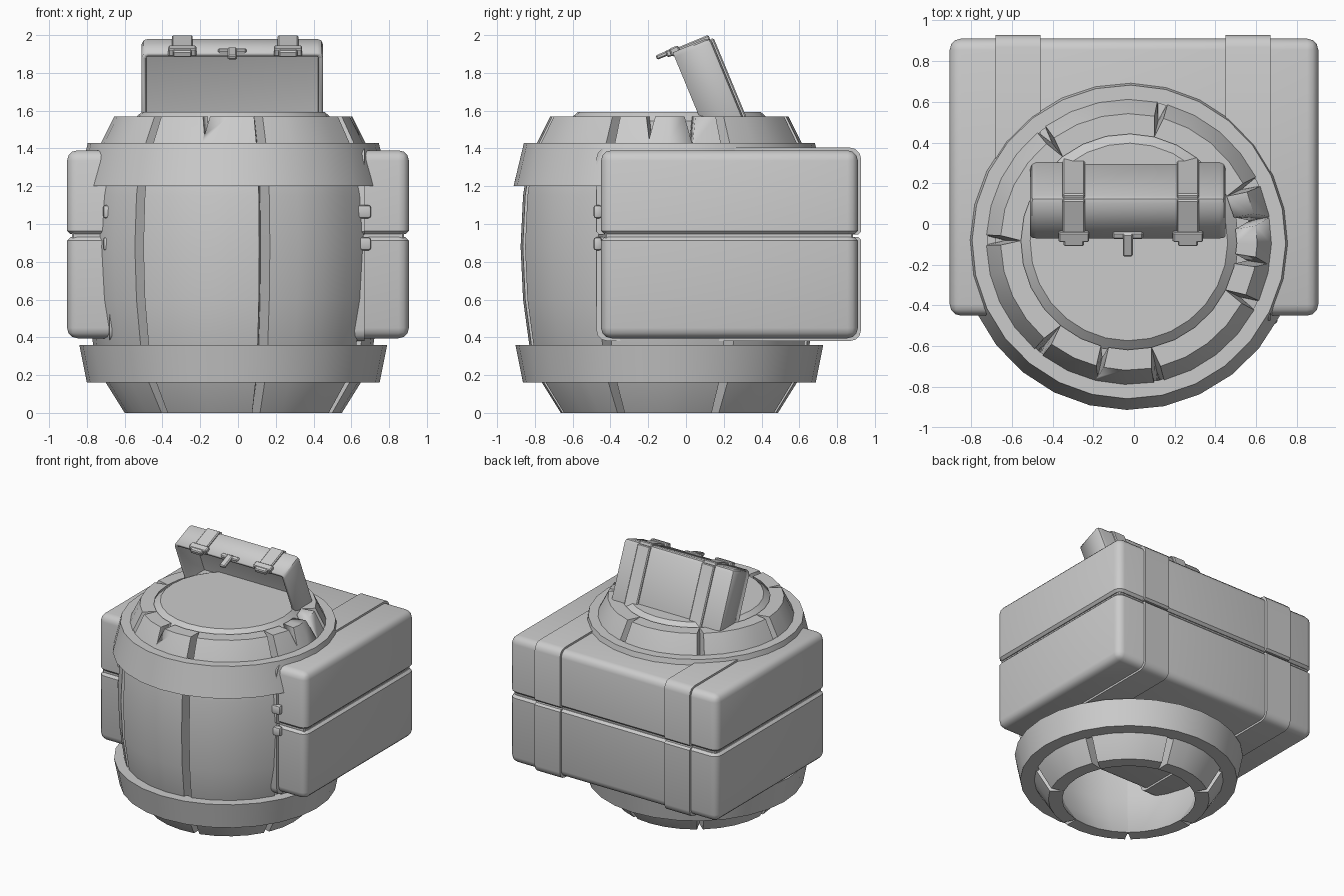
import bpy, bmesh, math
from mathutils import Matrix, Vector

if "Cube" in bpy.data.objects:
    bpy.data.objects.remove(bpy.data.objects["Cube"])

CX, CY = -0.025, -0.088          # barrel axis
STAVES, GAP0 = 7, 25             # stave count, angle of the first groove
STEP = 360 / STAVES


def finish(name, bm, angle=35):
    bmesh.ops.recalc_face_normals(bm, faces=bm.faces)
    me = bpy.data.meshes.new(name)
    bm.to_mesh(me)
    bm.free()
    me.polygons.foreach_set("use_smooth", [True] * len(me.polygons))
    me.set_sharp_from_angle(angle=math.radians(angle))
    ob = bpy.data.objects.new(name, me)
    bpy.context.collection.objects.link(ob)
    return ob


def cube(lo, hi):
    bm = bmesh.new()
    lo, hi = Vector(lo), Vector(hi)
    size = hi - lo
    bmesh.ops.create_cube(bm, size=1, matrix=Matrix.Translation((lo + hi) / 2) @ Matrix.Diagonal((*size, 1)))
    return bm


def bevel(bm, width, segs, test):
    edges = [e for e in bm.edges if test(e.verts[0].co, e.verts[1].co)]
    bmesh.ops.bevel(bm, geom=edges, offset=width, segments=segs, profile=0.5, affect='EDGES')


def box(name, lo, hi, width=0.008, segs=1):
    bm = cube(lo, hi)
    bevel(bm, width, segs, lambda a, b: True)
    return finish(name, bm)


def polar(r, deg, z):
    a = math.radians(deg)
    return (CX + r * math.cos(a), CY + r * math.sin(a), z)


def revolve(name, profile, sides=28, closed=True):
    bm = bmesh.new()
    rings = [[bm.verts.new(polar(r, GAP0 + 360 * i / sides, z)) for i in range(sides)] for r, z in profile]
    pairs = list(zip(rings, rings[1:])) + ([(rings[-1], rings[0])] if closed else [])
    for a, b in pairs:
        for i in range(sides):
            j = (i + 1) % sides
            bm.faces.new((a[i], a[j], b[j], b[i]))
    if not closed:
        bm.faces.new(rings[0])
        bm.faces.new(rings[-1])
    return finish(name, bm)


# Barrel staves: narrower outside than inside, leaving V grooves
BODY = [(0.575, 0), (0.675, 0.16), (0.742, 0.36), (0.775, 0.6), (0.788, 0.88),
        (0.775, 1.15), (0.755, 1.28), (0.70, 1.43), (0.63, 1.57)]


def stave(k, thick=0.1, groove=2.1, cols=4):
    bm = bmesh.new()
    a0 = GAP0 + k * STEP
    loops, n = [], len(BODY)
    for c in range(cols + 1):
        t = c / cols
        outer = [bm.verts.new(polar(r, a0 + groove + t * (STEP - 2 * groove), z)) for r, z in BODY]
        inner = [bm.verts.new(polar(r - thick, a0 + t * STEP, z)) for r, z in BODY]
        loops.append(outer + inner[::-1])
    for a, b in zip(loops, loops[1:]):
        for i in range(2 * n):
            j = (i + 1) % (2 * n)
            bm.faces.new((a[i], a[j], b[j], b[i]))
    for l in (loops[0], loops[-1]):
        for i in range(n - 1):
            bm.faces.new((l[i], l[i + 1], l[2 * n - 2 - i], l[2 * n - 1 - i]))
    return finish(f"barrel_stave_{k + 1}", bm)


staves = [stave(k) for k in range(STAVES)]

# Splits in the stave tops
for deg, half, z in ((10, 0.035, 1.42), (-9, 0.03, 1.45), (257, 0.025, 1.47)):
    bm = bmesh.new()
    a = math.radians(deg)
    side = Vector((-math.sin(a), math.cos(a), 0)) * half
    ends = []
    for r in (0.4, 0.85):
        top = Vector(polar(r, deg, 1.6))
        ends.append([bm.verts.new(p) for p in (top - side, top + side, polar(r, deg, z))])
    p, q = ends
    bm.faces.new(p)
    bm.faces.new(q)
    for i in range(3):
        bm.faces.new((p[i], p[(i + 1) % 3], q[(i + 1) % 3], q[i]))
    cutter = finish("split_cutter", bm)
    cutter.hide_render = True
    cutter.display_type = 'WIRE'
    k = int(((deg - GAP0) % 360) // STEP)
    mod = staves[k].modifiers.new("split", 'BOOLEAN')
    mod.operation, mod.object, mod.solver = 'DIFFERENCE', cutter, 'EXACT'

# Bands and barrel head
revolve("lower_band", [(0.775, 0.16), (0.815, 0.36), (0.72, 0.36), (0.66, 0.16)])
revolve("upper_band", [(0.825, 1.20), (0.77, 1.43), (0.695, 1.43), (0.73, 1.20)])
revolve("barrel_head", [(0.54, 1.42), (0.54, 1.545), (0.485, 1.592)], closed=False)

# Large chest: two rounded halves, each rounded most on its outer side
SPLIT = 0.938


def chest_half(name, x0, x1, y0, y1, z_out, gap, round_sides=True):
    up = z_out > SPLIT
    z_in = SPLIT + (gap if up else -gap)
    bm = cube((x0, y0, min(z_in, z_out)), (x1, y1, max(z_in, z_out)))
    at = lambda v, z: abs(v.z - z) < 1e-4
    if round_sides:
        bevel(bm, 0.055, 3, lambda a, b: not (at(a, z_in) and at(b, z_in)))
        bevel(bm, 0.018, 1, lambda a, b: at(a, z_in) and at(b, z_in))
    else:
        along_x = lambda a, b: abs(a.x - b.x) > 0.1
        bevel(bm, 0.06, 3, lambda a, b: along_x(a, b) and at(a, z_out))
        bevel(bm, 0.015, 1, lambda a, b: along_x(a, b) and at(a, z_in))
    return finish(name, bm)


for part, z_body, z_strap in (("base", 0.395, 0.38), ("lid", 1.39, 1.405)):
    chest_half(f"chest_{part}", -0.905, 0.905, -0.45, 0.91, z_body, 0.008)
    for label, x in (("left", -0.57), ("right", 0.56)):
        chest_half(f"chest_{part}_strap_{label}", x - 0.11, x + 0.11, -0.475, 0.927, z_strap, 0.006, False)
box("chest_seam", (-0.88, -0.43, 0.9), (0.88, 0.885, 0.98))
for label, x in (("left", -0.57), ("right", 0.56)):
    for row, z in (("lower", 0.895), ("upper", 1.065)):
        box(f"chest_clasp_{row}_{label}", (x - 0.145, -0.49, z - 0.035), (x + 0.145, -0.445, z + 0.035), 0.015, 2)

# Small open lid on the barrel head, modelled upright then tilted back
TILT = Matrix.Translation((-0.03, 0.115, 1.46)) @ Matrix.Rotation(math.radians(22.5), 4, 'X')
W, D, H = 0.48, 0.215, 0.485
bm = cube((-W, 0, 0), (W, D, H))
bmesh.ops.delete(bm, geom=[f for f in bm.faces if all(v.co.y < 1e-4 for v in f.verts)], context='FACES_ONLY')
bevel(bm, 0.03, 2, lambda a, b: not (a.y < 1e-4 and b.y < 1e-4))
lid = finish("small_lid", bm)
lid.matrix_world = TILT
shell = lid.modifiers.new("walls", 'SOLIDIFY')
shell.thickness, shell.offset = 0.024, -1

fittings = []
for label, x in (("left", -0.265), ("right", 0.295)):
    fittings += [
        (f"small_strap_back_{label}", (x - 0.055, D - 0.02, 0), (x + 0.055, D + 0.015, H - 0.012)),
        (f"small_strap_top_{label}", (x - 0.055, 0, H - 0.02), (x + 0.055, D - 0.005, H + 0.014)),
        (f"small_clasp_{label}", (x - 0.075, -0.012, H - 0.02), (x + 0.075, 0.04, H + 0.025)),
        (f"small_clasp_tip_{label}", (x - 0.05, -0.035, H - 0.015), (x + 0.05, 0.0, H + 0.022)),
    ]
fittings += [
    ("latch_plate", (-0.075, 0.0, H - 0.02), (0.075, 0.035, H + 0.012)),
    ("latch_tongue", (-0.025, -0.09, H - 0.005), (0.025, 0.03, H + 0.02)),
]
for name, lo, hi in fittings:
    box(name, lo, hi, 0.007).matrix_world = TILT
